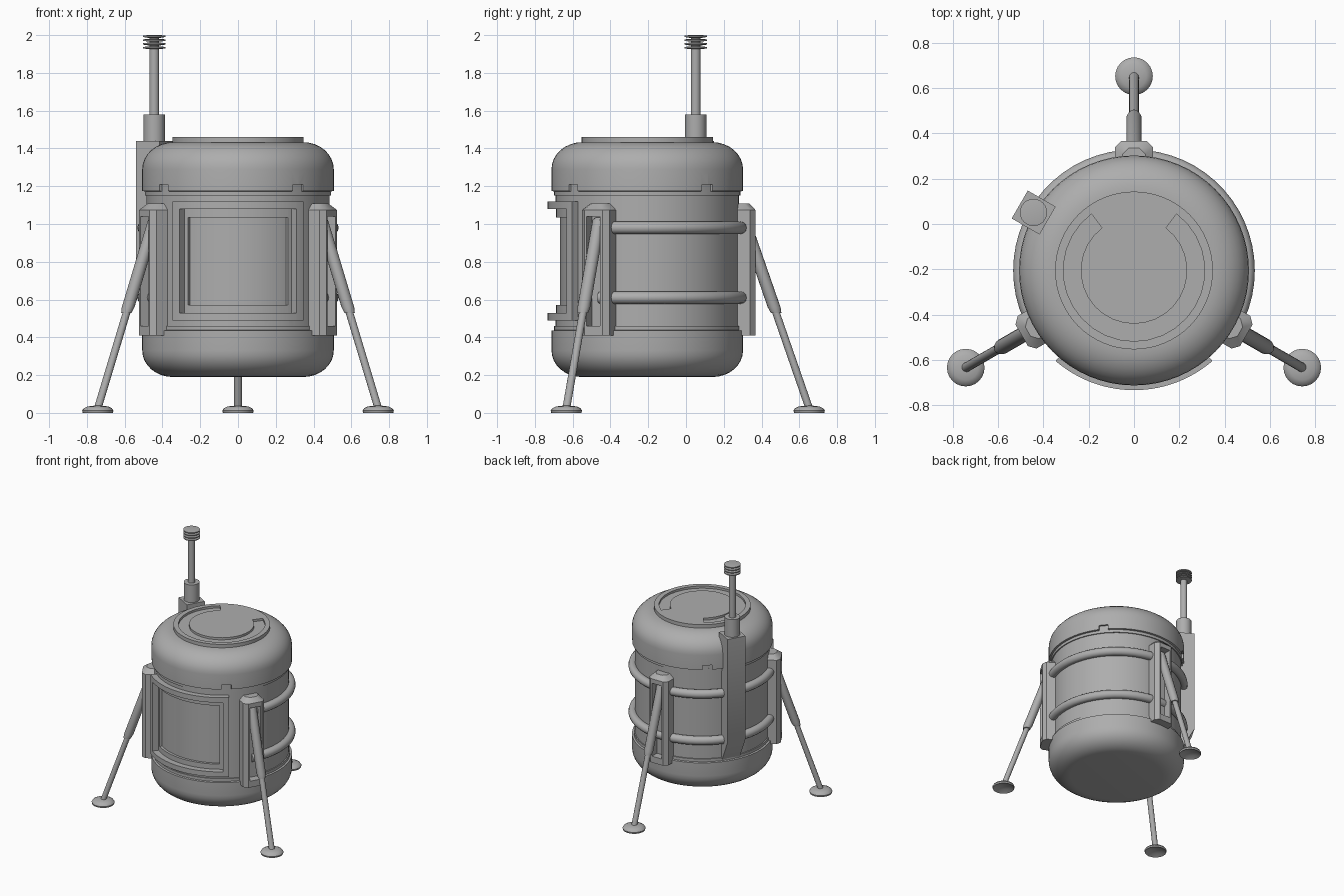
import bpy, bmesh, math
from math import sin, cos, radians, pi
from mathutils import Matrix

if "Cube" in bpy.data.objects:
    bpy.data.objects.remove(bpy.data.objects["Cube"])

CY = -0.205  # body axis offset along y
grey = bpy.data.materials.new("grey")
grey.diffuse_color = (0.42, 0.42, 0.42, 1)
grey.use_nodes = True
grey.node_tree.nodes["Principled BSDF"].inputs["Base Color"].default_value = grey.diffuse_color


def shade(me):
    me.shade_smooth()
    me.set_sharp_from_angle(angle=radians(32))


def loft(name, rings, loop=False, turn=0):
    """Skin a list of equal-length closed rings; turn is degrees round the body axis."""
    bm = bmesh.new()
    vs = [[bm.verts.new(p) for p in r] for r in rings]
    n = len(rings[0])
    for i in range(len(vs) if loop else len(vs) - 1):
        a, b = vs[i], vs[(i + 1) % len(vs)]
        for j in range(n):
            k = (j + 1) % n
            bm.faces.new((a[j], a[k], b[k], b[j]))
    if not loop:
        bm.faces.new(vs[0])
        bm.faces.new(vs[-1])
    bmesh.ops.remove_doubles(bm, verts=bm.verts, dist=1e-5)
    bmesh.ops.recalc_face_normals(bm, faces=bm.faces)
    bm.transform(Matrix.Rotation(radians(turn), 4, 'Z'))
    me = bpy.data.meshes.new(name)
    bm.to_mesh(me)
    bm.free()
    me.materials.append(grey)
    shade(me)
    ob = bpy.data.objects.new(name, me)
    ob.location.y = CY
    bpy.context.collection.objects.link(ob)
    return ob


def circle(x, z, r, n=20):
    return [(x + r * cos(2 * pi * i / n), r * sin(2 * pi * i / n), z) for i in range(n)]


def lathe(name, prof, x=0, n=20, turn=0):
    """Stack of circles, capped at both ends."""
    return loft(name, [circle(x, z, r, n) for r, z in prof], turn=turn)


def sweep(name, section, a0, a1, n=24):
    """Sweep an (r, z) section round the body axis between two angles."""
    rings = []
    for i in range(n + 1):
        a = radians(a0 + (a1 - a0) * i / n)
        rings.append([(r * cos(a), r * sin(a), z) for r, z in section])
    return loft(name, rings)


def arc_block(name, r0, r1, a0, a1, z0, z1):
    return sweep(name, [(r0, z0), (r1, z0), (r1, z1), (r0, z1)], a0, a1)


def cut(ob, cutters):
    for c in cutters:
        c.hide_render = True
        m = ob.modifiers.new("cut", 'BOOLEAN')
        m.operation, m.solver, m.object = 'DIFFERENCE', 'EXACT', c
    bpy.context.view_layer.update()
    me = bpy.data.meshes.new_from_object(
        ob.evaluated_get(bpy.context.evaluated_depsgraph_get()))
    ob.modifiers.clear()
    ob.data = me
    shade(me)
    for c in cutters:
        bpy.data.objects.remove(c)


# Middle wall with recessed front panel
wall = lathe("body_wall", [(0.485, 0.40), (0.485, 1.20)], n=64)
cut(wall, [arc_block("panel_cutter", 0.462, 0.6, 233, 307, 0.53, 1.08)])

# Rounded lower and upper shells
corner = [(0.345 + 0.162 * cos(t), sin(t)) for t in [radians(11.25 * i) for i in range(9)]]
lathe("lower_shell", [(0.48, 0.44), (0.507, 0.435)] +
      [(r, 0.33 - 0.14 * s) for r, s in corner], n=64)
upper = lathe("upper_shell", [(0.48, 1.17), (0.507, 1.175)] +
              [(r, 1.29 + 0.143 * s) for r, s in corner], n=64)
cut(upper, [arc_block("notch_cutter", 0.492, 0.55, a - 4, a + 4, 1.14, 1.21)
            for a in (39, 129, 219, 309)])
lathe("seam_ring", [(0.493, 1.15), (0.493, 1.18)], n=64)
lathe("lower_seam_ring", [(0.493, 0.43), (0.493, 0.46)], n=64)

# Top hatch with C-shaped groove
hatch = lathe("top_hatch", [(0.348, 1.42), (0.348, 1.46)], n=64)
cut(hatch, [arc_block("groove_cutter", 0.235, 0.312, 127, 413, 1.443, 1.5)])


# Stepped front door frame
def frame(name, r0, r1, outer, inner, zo, zi):
    for side, a0, a1 in (("left", -outer, -inner), ("right", inner, outer)):
        arc_block(f"{name}_{side}", r0, r1, 270 + a0, 270 + a1, zo[0], zo[1])
    for part, z0, z1 in (("bottom", zo[0], zi[0]), ("top", zi[1], zo[1])):
        arc_block(f"{name}_{part}", r0, r1, 270 - inner, 270 + inner, z0, z1)


frame("door_frame", 0.45, 0.528, 40.9, 36, (0.49, 1.12), (0.53, 1.08))
frame("door_lip", 0.45, 0.482, 36.2, 33.2, (0.53, 1.08), (0.57, 1.035))

# Side rails
for i, z in enumerate((0.61, 0.98)):
    sec = [(0.5 + 0.033 * cos(t), z + 0.033 * sin(t)) for t in [pi * k / 6 for k in range(12)]]
    sweep(f"rail_{i}", sec, -30, 210, 40)


# Legs: slotted bracket, telescopic strut, dished foot
def section(z, inset):
    w, o = 0.083 - inset, 0.572 - inset
    return [(0.45, -w, z), (0.545 - inset, -w, z), (o, -w + 0.028, z),
            (o, w - 0.028, z), (0.545 - inset, w, z), (0.45, w, z)]


for i, a in enumerate((-30, 90, 210)):
    bracket = loft(f"leg_bracket_{i}", [section(0.41, 0), section(1.075, 0),
                                        section(1.108, 0.032)], turn=a)
    slot = loft("slot_cutter", [[(0.51, -0.042, z), (0.7, -0.042, z),
                                 (0.7, 0.042, z), (0.51, 0.042, z)]
                                for z in (0.46, 1.04)], turn=a)
    cut(bracket, [slot])
    axis = [(1.035, 0.02), (1.02, 0.034), (0.56, 0.034), (0.53, 0.028),
            (0.529, 0.021), (0.025, 0.021)]
    loft(f"leg_strut_{i}", [circle(0.857 - 0.347 * (z - 0.025), z, r, 16)
                            for z, r in axis], turn=a)
    lathe(f"foot_{i}", [(0.01, 0.022), (0.05, 0.015), (0.08, 0), (0.083, 0.012),
                        (0.075, 0.024), (0.055, 0.034), (0.02, 0.038)],
          x=0.857, n=24, turn=a)

# Antenna housing with sloped foot, then mast and ringed tip
side = [(0.44, 0.40), (0.465, 0.40), (0.582, 0.62), (0.582, 1.44), (0.44, 1.44)]
loft("antenna_housing", [[(r, t, z) for r, z in side] for t in (-0.071, 0.071)], turn=150)
lathe("antenna_base", [(0.057, 1.43), (0.057, 1.58)], x=0.512, n=24, turn=150)
lathe("antenna_rod", [(0.026, 1.57), (0.026, 1.99)], x=0.512, n=16, turn=150)
for i in range(4):
    z = 1.926 + 0.02 * i
    lathe(f"antenna_ring_{i}", [(0.035, z), (0.06, z + 0.004), (0.06, z + 0.011),
                                (0.035, z + 0.014)], x=0.512, n=24, turn=150)
